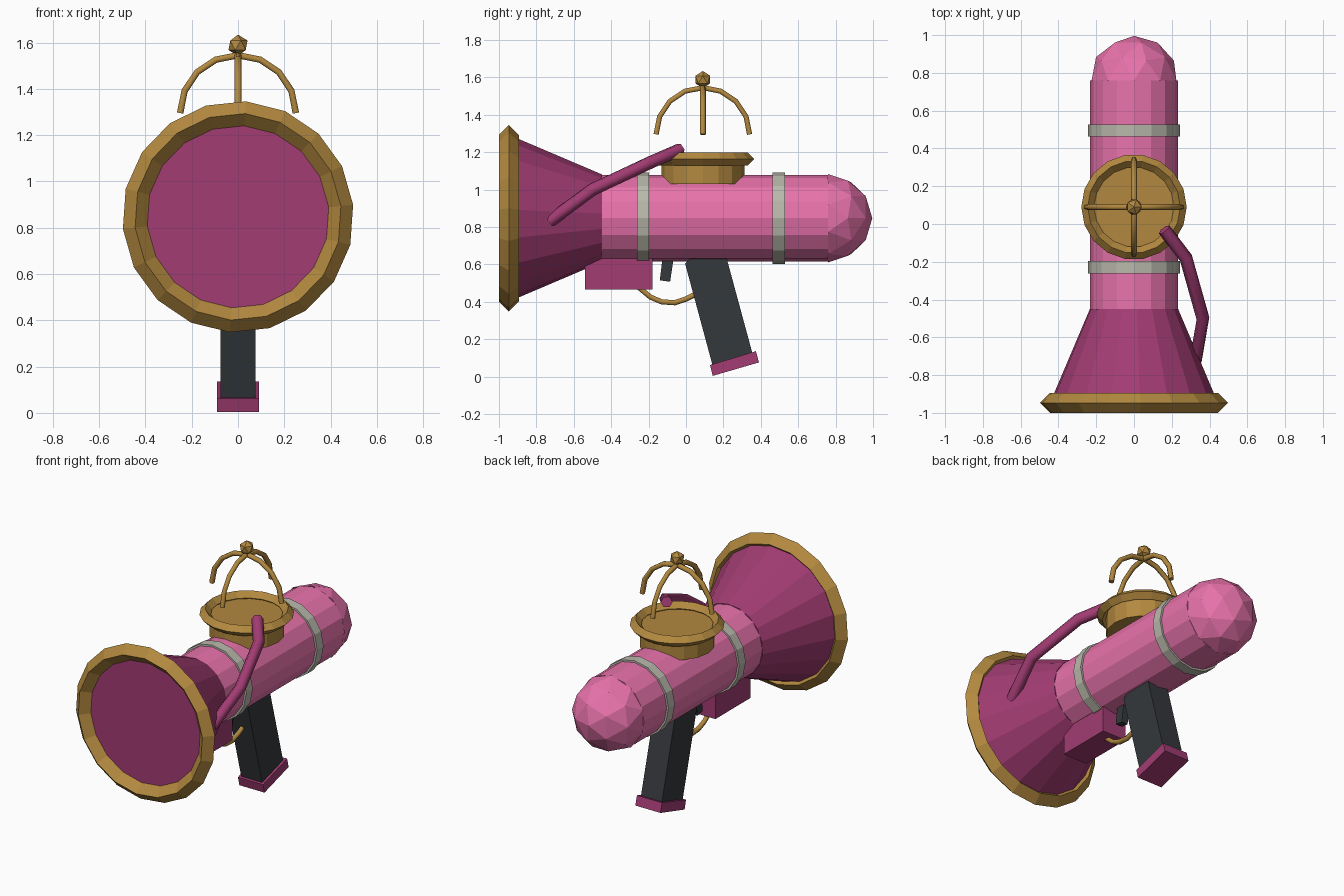
import bpy, bmesh
from math import sin, cos, pi, radians
from mathutils import Matrix, Vector

if "Cube" in bpy.data.objects:
    bpy.data.objects.remove(bpy.data.objects["Cube"])


def material(name, rgb):
    m = bpy.data.materials.new(name)
    m.diffuse_color = (*rgb, 1)
    m.use_nodes = True
    m.node_tree.nodes["Principled BSDF"].inputs["Base Color"].default_value = m.diffuse_color
    return m


PINK = material("pink", (0.81, 0.17, 0.41))
MAGENTA = material("magenta", (0.36, 0.045, 0.17))
GOLD = material("gold", (0.45, 0.25, 0.05))
DARK = material("dark_grey", (0.035, 0.04, 0.045))
SILVER = material("silver", (0.49, 0.48, 0.41))


def finish(name, bm, mat):
    bmesh.ops.recalc_face_normals(bm, faces=bm.faces[:])
    me = bpy.data.meshes.new(name)
    bm.to_mesh(me)
    bm.free()
    me.materials.append(mat)
    ob = bpy.data.objects.new(name, me)
    bpy.context.collection.objects.link(ob)
    return ob


def lathe(name, profile, sides, mat, matrix, ring=False, phase=0.0):
    """Revolve (radius, height) points; capped ends, or a closed ring."""
    bm = bmesh.new()
    loops = [[bm.verts.new((r * cos(phase + 2 * pi * i / sides),
                            r * sin(phase + 2 * pi * i / sides), h))
              for i in range(sides)] for r, h in profile]
    pairs = list(zip(loops, loops[1:]))
    if ring:
        pairs.append((loops[-1], loops[0]))
    else:
        bm.faces.new(loops[0])
        bm.faces.new(loops[-1])
    for a, b in pairs:
        for i in range(sides):
            j = (i + 1) % sides
            bm.faces.new((a[i], a[j], b[j], b[i]))
    bm.transform(matrix)
    return finish(name, bm, mat)


def slab(name, outline, half, mat):
    """Extrude a (y, z) outline to +-half in x."""
    bm = bmesh.new()
    face = bm.faces.new([bm.verts.new((-half, y, z)) for y, z in outline])
    new = bmesh.ops.extrude_face_region(bm, geom=[face])["geom"]
    bmesh.ops.translate(bm, vec=(2 * half, 0, 0),
                        verts=[v for v in new if isinstance(v, bmesh.types.BMVert)])
    return finish(name, bm, mat)


def tube(name, points, radius, mat, resolution=1):
    cu = bpy.data.curves.new(name, "CURVE")
    cu.dimensions = "3D"
    cu.bevel_depth = radius
    cu.bevel_resolution = resolution
    cu.use_fill_caps = True
    sp = cu.splines.new("POLY")
    sp.points.add(len(points) - 1)
    for p, co in zip(sp.points, points):
        p.co = (*co, 1)
    cu.materials.append(mat)
    ob = bpy.data.objects.new(name, cu)
    bpy.context.collection.objects.link(ob)


def ball(name, centre, radius, subdiv, mat, rot=None, half=False):
    bm = bmesh.new()
    bmesh.ops.create_icosphere(bm, subdivisions=subdiv, radius=radius)
    if half:
        bmesh.ops.bisect_plane(bm, geom=bm.verts[:] + bm.edges[:] + bm.faces[:],
                               plane_co=(0, 0, 0), plane_no=(0, 0, 1), clear_inner=True)
    bm.transform(Matrix.Translation(centre) @ (rot or Matrix.Identity(4)))
    finish(name, bm, mat)


def torus_profile(major, minor, h):
    return [(major + minor, h), (major, h + minor), (major - minor, h), (major, h - minor)]


# Barrel axis: local z becomes +y
TURN = Matrix.Rotation(radians(-90), 4, "X")
AXIS = Matrix.Translation((0, 0, 0.847)) @ TURN

# Barrel with rounded back end and two bands
lathe("barrel", [(0.232, -0.46), (0.232, 0.76)], 16, PINK, AXIS)
ball("barrel_end", (0, 0.76, 0.847), 0.236, 2, PINK, TURN, half=True)
for name, y in (("front_band", -0.23), ("rear_band", 0.495)):
    lathe(name, [(0.244, y - 0.033), (0.244, y + 0.033)], 16, SILVER, AXIS)

# Flared bell and its rim
lathe("bell", [(0.447, -0.947), (0.235, -0.45)], 18, MAGENTA, AXIS, phase=radians(-6))
lathe("bell_rim", torus_profile(0.447, 0.053, -0.947), 18, GOLD, AXIS,
      ring=True, phase=radians(-6))

# Dish on top
DISH = Matrix.Translation((0, 0.09, 0))
lathe("dish_base", [(0.222, 1.03), (0.222, 1.155)], 16, GOLD, DISH)
lathe("dish_rim", torus_profile(0.245, 0.034, 1.163), 18, GOLD, DISH, ring=True)

# Crossed arches with a ball above the dish
arc = [(0.25 * cos(pi * i / 8), 1.295 + 0.25 * sin(pi * i / 8)) for i in range(9)]
tube("cage_arch_side", [(u, 0.09, z) for u, z in arc], 0.016, GOLD)
tube("cage_arch_front", [(0, 0.09 + u, z) for u, z in arc], 0.016, GOLD)
ball("cage_ball", (0, 0.09, 1.588), 0.046, 1, GOLD)

# Bent arm linking dish and bell
tube("side_arm", [(0.16, -0.03, 1.215), (0.275, -0.18, 1.15),
                  (0.365, -0.5, 1.0), (0.325, -0.73, 0.83)], 0.035, MAGENTA)

# Block under the barrel, trigger and guard
slab("under_block", [(-0.54, 0.465), (-0.18, 0.465), (-0.18, 0.7), (-0.54, 0.7)], 0.085, MAGENTA)
slab("trigger", [(-0.14, 0.515), (-0.085, 0.507), (-0.065, 0.64), (-0.125, 0.64)], 0.022, DARK)
tube("trigger_guard", [(0, -0.25, 0.475), (0, -0.19, 0.425), (0, -0.13, 0.4),
                       (0, -0.06, 0.395), (0, 0.0, 0.415), (0, 0.06, 0.445)], 0.016, GOLD)

# Slanted grip with foot
slab("grip", [(-0.005, 0.605), (0.142, 0.06), (0.357, 0.118), (0.21, 0.66), (0.05, 0.66)],
     0.075, DARK)
slab("grip_foot", [(0.128, 0.062), (0.143, 0.004), (0.39, 0.076), (0.374, 0.136)],
     0.09, MAGENTA)
